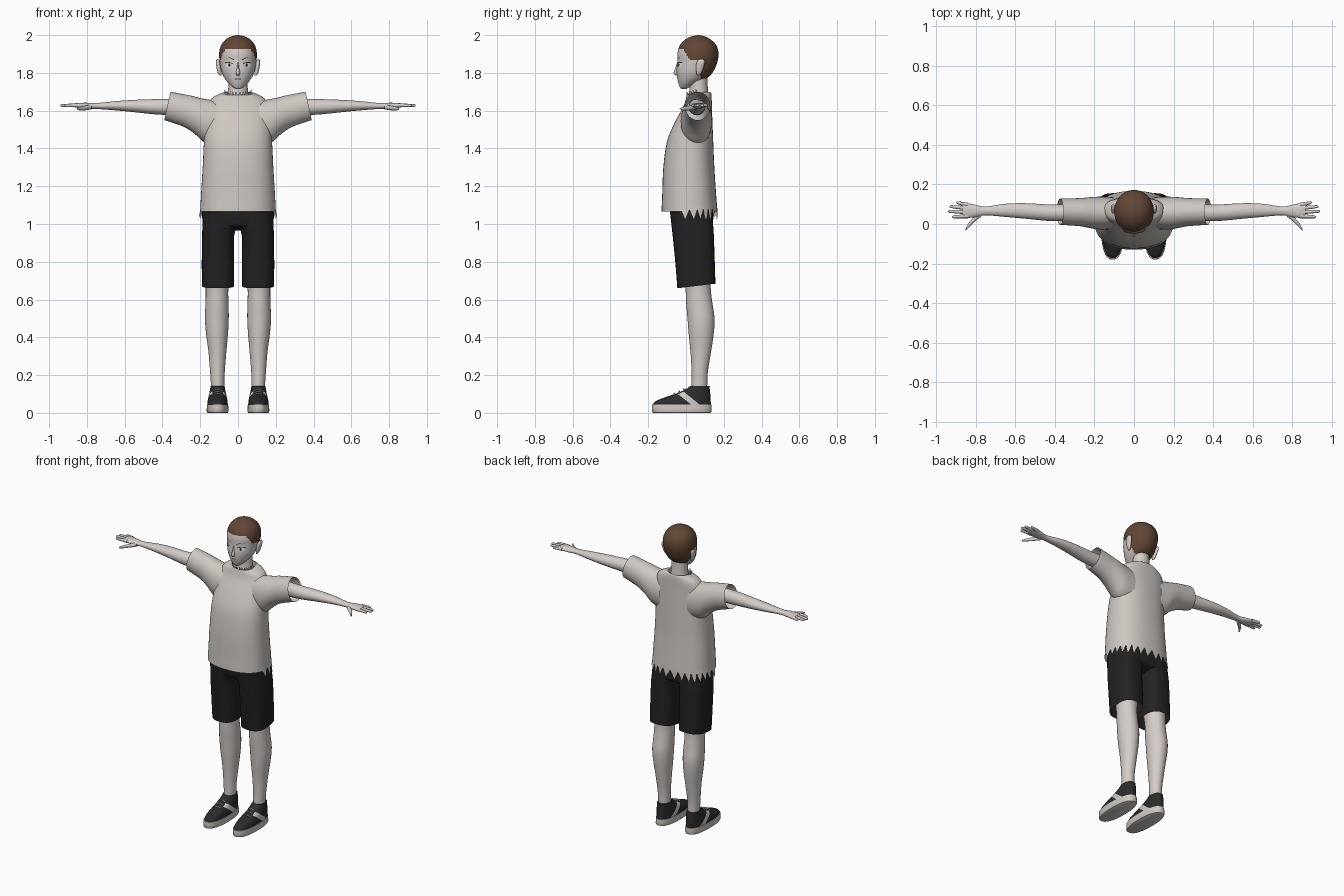
import bpy, bmesh, math
from mathutils import Vector
from mathutils.bvhtree import BVHTree

cube = bpy.data.objects.get("Cube")
if cube:
    bpy.data.objects.remove(cube, do_unlink=True)


def material(name, r, g, b):
    m = bpy.data.materials.new(name)
    m.use_nodes = True
    m.diffuse_color = (r, g, b, 1)
    bsdf = m.node_tree.nodes["Principled BSDF"]
    bsdf.inputs["Base Color"].default_value = (r, g, b, 1)
    bsdf.inputs["Roughness"].default_value = 0.8
    return m


SKIN = material("skin", 0.66, 0.61, 0.58)
SHIRT = material("shirt cloth", 0.62, 0.575, 0.54)
HAIR = material("brown hair", 0.12, 0.062, 0.036)
SHORTS = material("black cloth", 0.016, 0.016, 0.017)
SHOE = material("shoe black", 0.024, 0.024, 0.024)
TRIM = material("shoe trim", 0.62, 0.58, 0.54)
WHITE = material("eye white", 0.85, 0.85, 0.85)
DARK = material("dark line", 0.03, 0.025, 0.022)


def finish(name, bm, mats, angle=50):
    bmesh.ops.recalc_face_normals(bm, faces=bm.faces)
    mesh = bpy.data.meshes.new(name)
    bm.to_mesh(mesh)
    bm.free()
    for m in mats:
        mesh.materials.append(m)
    ob = bpy.data.objects.new(name, mesh)
    bpy.context.collection.objects.link(ob)
    bpy.ops.object.select_all(action="DESELECT")
    ob.select_set(True)
    bpy.context.view_layer.objects.active = ob
    bpy.ops.object.shade_smooth_by_angle(angle=math.radians(angle))
    return ob


def smooth_rings(rings, steps):
    """Catmull-Rom resampling of the cross-sections."""
    out = []
    last = len(rings) - 1
    for i in range(last):
        quad = [rings[max(0, min(last, i + k))] for k in (-1, 0, 1, 2)]
        for s in range(steps):
            t = s / steps
            out.append([0.5 * (2 * b + (c - a) * t + (2 * a - 5 * b + 4 * c - d) * t * t
                               + (3 * b - a - 3 * c + d) * t ** 3) for a, b, c, d in zip(*quad)])
    return out + [list(rings[-1])]


def loft(name, rings, mats, axis="Z", segs=24, steps=4, power=2.0, caps=True,
         side=1, warp=None, paint=None, cuts=(), angle=50):
    """Rings are (position, centre, half width, low, high) along an axis."""
    bm = bmesh.new()
    rows = []
    rings = smooth_rings(rings, steps)
    for k, (t, c, r, lo, hi) in enumerate(rings):
        row = []
        for j in range(segs):
            ang = 2 * math.pi * j / segs
            ca, sa = math.cos(ang), math.sin(ang)
            a = c + r * math.copysign(abs(ca) ** (2 / power), ca)
            b = (lo + hi) / 2 + (hi - lo) / 2 * math.copysign(abs(sa) ** (2 / power), sa)
            co = Vector((a, b, t) if axis == "Z" else (t, a, b))
            if warp:
                warp(co, k / (len(rings) - 1), j)
            co.x *= side
            row.append(bm.verts.new(co))
        rows.append(row)
    for p, q in zip(rows, rows[1:]):
        for j in range(segs):
            n = (j + 1) % segs
            bm.faces.new((p[j], p[n], q[n], q[j]))
    if caps:
        bm.faces.new(rows[0])
        bm.faces.new(rows[-1])
    for co, no in cuts:
        bmesh.ops.bisect_plane(bm, geom=bm.verts[:] + bm.edges[:] + bm.faces[:],
                               plane_co=co, plane_no=no)
    if paint:
        for f in bm.faces:
            f.material_index = paint(f.calc_center_median())
    return finish(name, bm, mats, angle)


# head with close-cropped hair
def hairline(c):
    if c.y < 0.02:
        line = 1.925 - 0.06 * max(0, min(1, (c.y + 0.015) / 0.035))
    else:
        line = 1.865 - 0.1 * max(0, min(1, (c.y - 0.06) / 0.02))
    return 1 if c.z > line else 0


head = loft("head", [
    (1.715, 0, .012, -.024, .0), (1.724, 0, .028, -.032, .02), (1.745, 0, .05, -.04, .06),
    (1.775, 0, .073, -.047, .115), (1.81, 0, .088, -.05, .146), (1.86, 0, .097, -.046, .167),
    (1.905, 0, .1, -.045, .172), (1.945, 0, .09, -.033, .161), (1.975, 0, .067, -.006, .133),
    (1.993, 0, .037, .028, .1), (2.0, 0, .003, .062, .068)],
    [SKIN, HAIR], segs=64, steps=6, paint=hairline)
loft("neck", [(1.6, 0, .075, 0, .13), (1.67, 0, .058, .012, .122), (1.71, 0, .052, .018, .116),
              (1.8, 0, .05, .02, .112)], [SKIN])
loft("nose", [(1.785, 0, .007, -.05, -.03), (1.798, 0, .011, -.066, -.03),
              (1.825, 0, .007, -.057, -.03), (1.855, 0, .004, -.047, -.03)], [SKIN], segs=12)

# facial details as thin plates laid on the face
skull = BVHTree.FromPolygons([v.co for v in head.data.vertices],
                             [p.vertices[:] for p in head.data.polygons])


def plate(name, outline, mat, lift, side=1):
    bm = bmesh.new()
    pts = []
    for x, z in outline:
        hit = skull.ray_cast(Vector((x * side, -1, z)), Vector((0, 1, 0)))[0]
        pts.append(bm.verts.new(hit - Vector((0, lift, 0))))
    f = bm.faces.new(pts)
    f.normal_update()
    if f.normal.y > 0:
        f.normal_flip()
    mesh = bpy.data.meshes.new(name)
    bm.to_mesh(mesh)
    bm.free()
    mesh.materials.append(mat)
    bpy.context.collection.objects.link(bpy.data.objects.new(name, mesh))


def oval(cx, cz, rx, rz, n=16):
    return [(cx + rx * math.cos(2 * math.pi * i / n), cz + rz * math.sin(2 * math.pi * i / n))
            for i in range(n)]


plate("mouth", [(-.016, 1.766), (.016, 1.766), (.016, 1.769), (-.016, 1.769)], DARK, .002)

for side, tag in ((1, "left_"), (-1, "right_")):
    plate(tag + "eye", oval(.048, 1.84, .019, .012), WHITE, .003, side)
    plate(tag + "iris", oval(.046, 1.841, .006, .009), DARK, .005, side)
    plate(tag + "lash", [(.026, 1.847), (.046, 1.853), (.068, 1.851), (.07, 1.856),
                         (.046, 1.858), (.026, 1.85)], DARK, .005, side)
    plate(tag + "brow", [(.022, 1.868), (.045, 1.879), (.066, 1.877), (.045, 1.882),
                         (.022, 1.873)], DARK, .003, side)
    loft(tag + "ear", [(1.785, .092, .004, .06, .07), (1.8, .097, .01, .055, .083),
                       (1.84, .104, .012, .053, .097), (1.862, .107, .01, .06, .1),
                       (1.873, .108, .003, .072, .09)], [SKIN], segs=16, side=side)


# shirt body with torn back hem and ragged collar
def tear(co, t, j):
    front = max(0, min(1, (.09 - co.y) / .1))
    if t > .75:
        co.z -= .022 * front * (t - .75) / .25
    if t == 1 and j % 2 and co.y < .06:
        co.z += .022
        co.y -= .008
    if t == 0 and co.y > -.01:
        if j % 2:
            co.z -= .045
            co.x *= 1.05
        else:
            co.z += .01


loft("shirt_body", [
    (1.066, 0, .2, -.13, .167), (1.15, 0, .196, -.126, .16), (1.3, 0, .187, -.12, .15),
    (1.44, 0, .18, -.1, .144), (1.54, 0, .172, -.058, .14), (1.62, 0, .162, -.015, .137),
    (1.665, 0, .14, .0, .136), (1.69, 0, .1, .004, .134), (1.698, 0, .07, .006, .13)],
    [SHIRT], segs=56, power=2.35, caps=False, warp=tear)

# hips joining the two trouser legs
loft("shorts_hips", [(.965, 0, .03, .0, .08), (.985, 0, .12, -.06, .13),
                     (1.01, 0, .186, -.078, .143), (1.12, 0, .184, -.09, .14)],
     [SHORTS], segs=40, power=2.6)


def cuff(co, t, j):
    co.x -= (co.z - 1.625) * .22 * t


def short_hem(co, t, j):
    co.z += (co.y - .055) * .12 * (1 - t)


# shoe stripe edges, a slanted band on each side
slant = Vector((0, .62, .78))
stripe = [Vector((0, -.012, .075)), Vector((0, .034, .075))]


def stripe_paint(c):
    inside = (c - stripe[0]).dot(slant) > 0 > (c - stripe[1]).dot(slant)
    return 1 if inside and abs(abs(c.x) - .108) > .026 else 0


for side, tag in ((1, "left_"), (-1, "right_")):
    loft(tag + "sleeve", [(.1, .055, .08, 1.41, 1.65), (.165, .055, .083, 1.43, 1.66),
                          (.21, .057, .079, 1.475, 1.668), (.27, .06, .071, 1.515, 1.682),
                          (.374, .062, .066, 1.55, 1.7)],
         [SHIRT], axis="X", segs=32, caps=False, side=side, warp=cuff)

    # arm running into a flat palm
    loft(tag + "arm", [(.2, .06, .042, 1.575, 1.665), (.4, .056, .042, 1.578, 1.662),
                       (.55, .066, .039, 1.592, 1.657), (.65, .069, .033, 1.602, 1.65),
                       (.75, .066, .022, 1.609, 1.64), (.8, .066, .031, 1.609, 1.642),
                       (.845, .068, .037, 1.614, 1.641), (.868, .07, .032, 1.62, 1.638)],
         [SKIN], axis="X", side=side)
    fingers = {"index": (.04, .921, .036), "middle": (.06, .941, .064),
               "ring": (.08, .933, .088), "little": (.097, .9, .108)}
    for label, (y0, tip, y1) in fingers.items():
        mid = (.84 + tip) / 2
        loft(tag + label + "_finger",
             [(.84, y0, .011, 1.617, 1.638), (mid, (y0 + y1) / 2, .009, 1.619, 1.637),
              (tip - .008, y1, .007, 1.62, 1.634), (tip, y1, .002, 1.625, 1.629)],
             [SKIN], axis="X", segs=12, steps=3, side=side)
    loft(tag + "thumb", [(.775, .052, .016, 1.607, 1.633), (.81, .022, .014, 1.602, 1.626),
                         (.84, -.012, .011, 1.602, 1.62), (.852, -.03, .004, 1.606, 1.614)],
         [SKIN], axis="X", segs=12, side=side)

    loft(tag + "shorts_leg", [(.672, .106, .085, -.046, .156), (.8, .106, .086, -.056, .152),
                              (.94, .105, .085, -.07, .147), (1.0, .094, .094, -.077, .143),
                              (1.06, .093, .093, -.084, .14)],
         [SHORTS], segs=32, power=2.7, caps=False, side=side, warp=short_hem)
    loft(tag + "leg", [(.08, .108, .034, .03, .11), (.16, .108, .036, .03, .113),
                       (.22, .109, .039, .03, .116), (.32, .109, .047, .024, .132),
                       (.42, .111, .058, .014, .147), (.5, .112, .063, .008, .151),
                       (.58, .111, .061, .001, .14), (.66, .111, .06, -.003, .131),
                       (.8, .106, .07, -.02, .13), (.95, .1, .075, -.03, .12)],
         [SKIN], segs=28, side=side)

    # shoe
    loft(tag + "sole", [(0, .108, .053, -.172, .128), (.008, .108, .058, -.18, .135),
                        (.044, .108, .056, -.179, .134)],
         [TRIM], segs=40, steps=2, power=2.4, side=side, angle=35)
    loft(tag + "shoe_upper", [(.04, .108, .054, -.174, .131), (.06, .108, .053, -.164, .131),
                              (.08, .108, .049, -.118, .13), (.105, .108, .044, -.045, .128),
                              (.125, .108, .04, -.002, .126), (.142, .108, .037, .022, .123)],
         [SHOE, TRIM], segs=40, power=2.3, side=side, paint=stripe_paint,
         cuts=[(p, slant) for p in stripe])
    for i in range(3):
        y, z = -.062 + .025 * i, .1 + .011 * i
        loft(tag + f"lace_{i + 1}", [(.086, y, .004, z - .007, z), (.108, y, .004, z, z + .007),
                                     (.13, y, .004, z - .007, z)],
             [TRIM], axis="X", segs=8, side=side)
